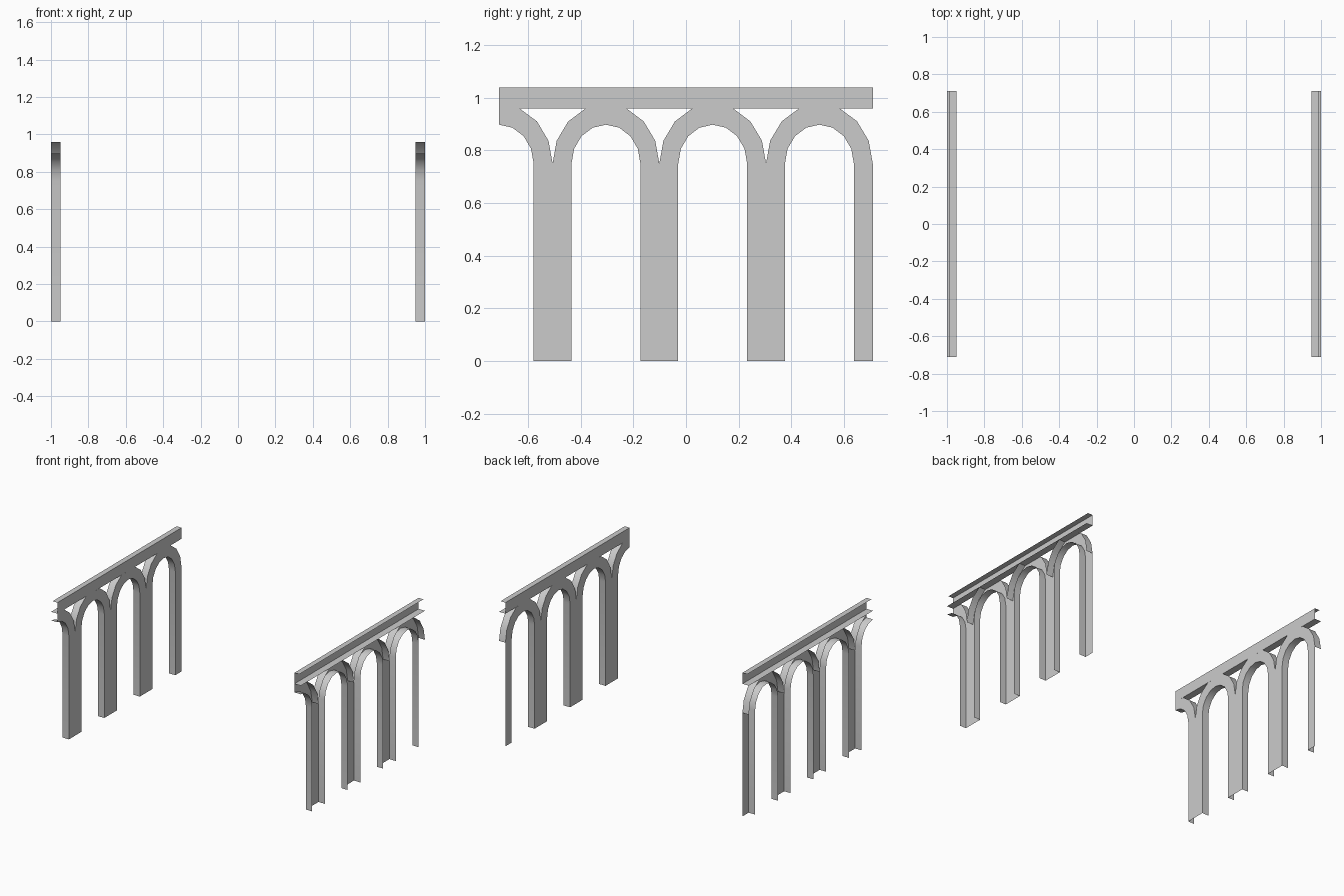
import bpy
import bmesh
from math import cos, sin, pi

cube = bpy.data.objects.get("Cube")
if cube:
    bpy.data.objects.remove(cube)

INNER_X, OUTER_X = 0.949, 1.0     # face towards the middle, open back
HALF_LEN = 0.71                   # half length along y
PITCH = HALF_LEN * 2 / 3.5        # spacing of the arches
SPRING, BEAM_Z, TOP = 0.75, 0.96, 1.04
IN_R, IN_H = 0.131, 0.148         # intrados
OUT_R, OUT_H = PITCH / 2, 0.227   # extrados
STEPS = 8                         # segments per half circle

grey = bpy.data.materials.new("stone_grey")
grey.use_nodes = True
colour = (0.6, 0.6, 0.6, 1)
grey.diffuse_color = colour
grey.node_tree.nodes["Principled BSDF"].inputs["Base Color"].default_value = colour


def finish(name, bm):
    """Turn the mesh into a mirrored, smooth shaded object."""
    bmesh.ops.remove_doubles(bm, verts=bm.verts, dist=0.0005)
    mesh = bpy.data.meshes.new(name)
    bm.to_mesh(mesh)
    bm.free()
    mesh.materials.append(grey)
    obj = bpy.data.objects.new(name, mesh)
    bpy.context.collection.objects.link(obj)
    mirror = obj.modifiers.new("Mirror", 'MIRROR')
    mirror.use_mirror_merge = False
    bpy.ops.object.select_all(action='DESELECT')
    obj.select_set(True)
    bpy.context.view_layer.objects.active = obj
    bpy.ops.object.shade_smooth_by_angle()


def loft(bm, rows):
    """Join neighbouring rows of points with quads."""
    rings = [[bm.verts.new(p) for p in row] for row in rows]
    for a, b in zip(rings, rings[1:]):
        for k in range(len(a) - 1):
            bm.faces.new((b[k], b[k + 1], a[k + 1], a[k]))


def section(c, t):
    """Channel section of an arch at angle t: inner strip, face, outer strip."""
    yi, zi = c + IN_R * cos(t), SPRING + IN_H * sin(t)
    yo, zo = c + OUT_R * cos(t), min(SPRING + OUT_H * sin(t), BEAM_Z)
    return [(OUTER_X, yi, zi), (INNER_X, yi, zi),
            (INNER_X, yo, zo), (OUTER_X, yo, zo)]


def foot(row):
    return [(x, y, 0) for x, y, z in row]


# Arches with their half piers; the first arch is cut at its crown
bm = bmesh.new()
for n in range(4):
    c = -HALF_LEN + n * PITCH
    last = STEPS if n else STEPS // 2
    arch = [section(c, pi * i / STEPS) for i in range(last + 1)]
    loft(bm, arch)
    loft(bm, [foot(arch[0][:3]), arch[0][:3]])
    if n:
        loft(bm, [arch[-1][:3], foot(arch[-1][:3])])
finish("arcade", bm)

# Channel beam along the top, open to the outside
profile = [(OUTER_X, BEAM_Z), (INNER_X, BEAM_Z), (INNER_X, TOP), (0.988, TOP)]
bm = bmesh.new()
loft(bm, [[(x, y, z) for x, z in profile] for y in (-HALF_LEN, HALF_LEN)])
finish("top_beam", bm)
